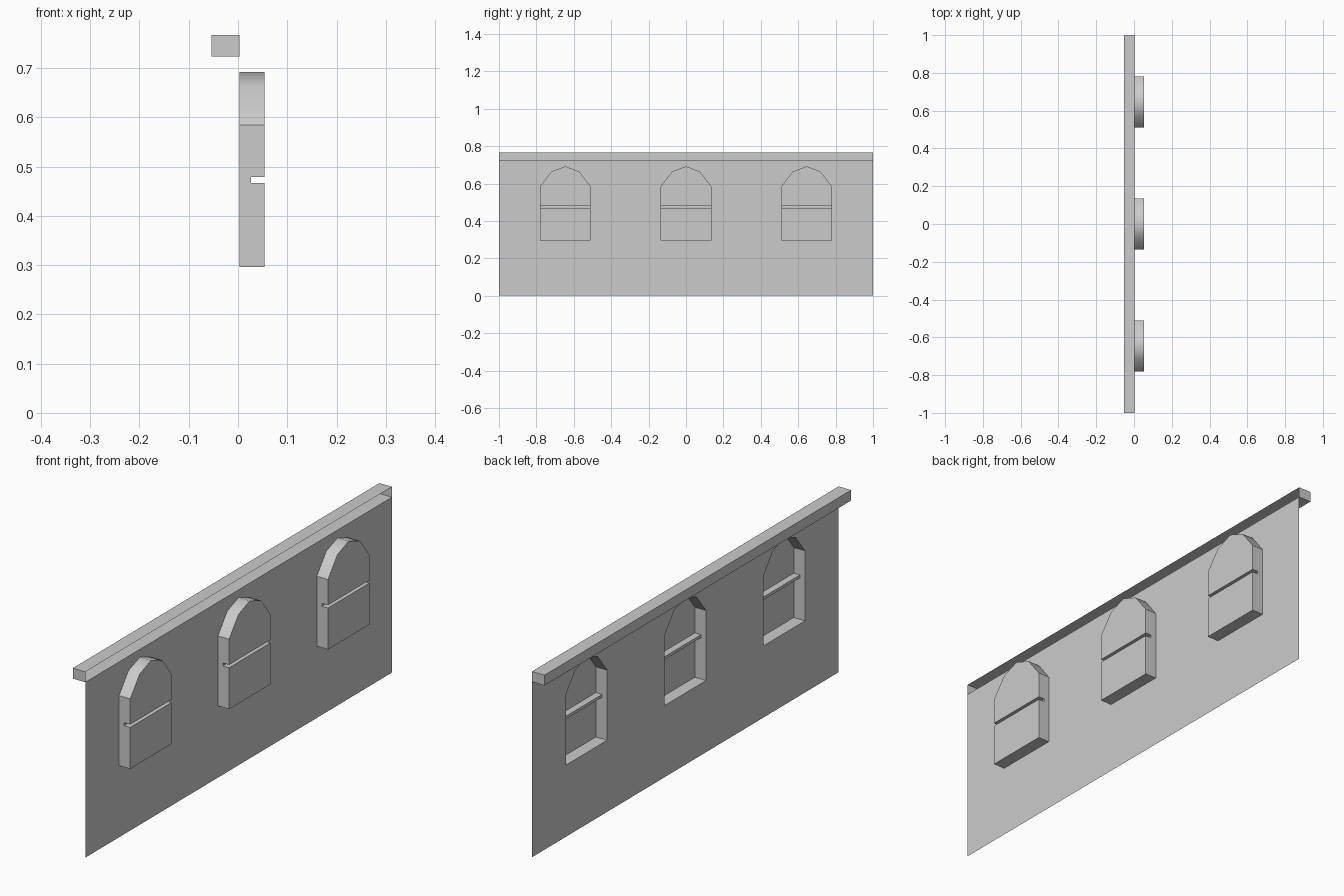
import bpy, bmesh

if "Cube" in bpy.data.objects:
    bpy.data.objects.remove(bpy.data.objects["Cube"])

WALL_X, FRONT_X, BACK_X = 0.003, 0.054, -0.054
SILL, SPRING, TOP = 0.296, 0.585, 0.767
BEAM_Z = 0.724
HALF = 0.135
CENTRES = (-0.645, 0.0, 0.645)
ARCH = [(-HALF, SPRING), (-0.074, 0.664), (0, 0.692), (0.074, 0.664), (HALF, SPRING)]


def finish(bm, name):
    mesh = bpy.data.meshes.new(name)
    bm.to_mesh(mesh)
    bm.free()
    return mesh


def add(name, mesh, y=0.0):
    ob = bpy.data.objects.new(name, mesh)
    ob.location.y = y
    bpy.context.collection.objects.link(ob)


def face(bm, pts):
    return bm.faces.new([bm.verts.new(p) for p in pts])


# Wall sheet with three arched openings
bm = bmesh.new()
loops = [[(-1, 0), (1, 0), (1, BEAM_Z), (-1, BEAM_Z)]]
loops += [[(y + c, z) for y, z in ARCH] + [(c + HALF, SILL), (c - HALF, SILL)] for c in CENTRES]
edges = []
for loop in loops:
    vs = [bm.verts.new((WALL_X, y, z)) for y, z in loop]
    edges += [bm.edges.new((vs[i - 1], vs[i])) for i in range(len(vs))]
bmesh.ops.triangle_fill(bm, use_beauty=True, edges=edges, normal=(1, 0, 0))
for f in bm.faces:
    f.normal_update()
    if f.normal.x < 0:
        f.normal_flip()
add("wall", finish(bm, "wall"))

# Window box: open at the back, with a horizontal groove across the pane
bm = bmesh.new()
GROOVE_X = 0.026
chain = [(FRONT_X, SPRING), (FRONT_X, 0.479), (GROOVE_X, 0.479), (GROOVE_X, 0.467),
         (FRONT_X, 0.467), (FRONT_X, SILL), (WALL_X, SILL)]
for (x0, z0), (x1, z1) in zip(chain, chain[1:]):
    face(bm, [(x0, -HALF, z0), (x1, -HALF, z1), (x1, HALF, z1), (x0, HALF, z0)])
for y in (-HALF, HALF):
    face(bm, [(x, y, z) for x, z in chain + [(WALL_X, SPRING)]])
face(bm, [(FRONT_X, y, z) for y, z in ARCH])
for (y0, z0), (y1, z1) in zip(ARCH, ARCH[1:]):
    f = face(bm, [(WALL_X, y0, z0), (FRONT_X, y0, z0), (FRONT_X, y1, z1), (WALL_X, y1, z1)])
    f.smooth = True
bmesh.ops.remove_doubles(bm, verts=bm.verts, dist=1e-5)
bmesh.ops.recalc_face_normals(bm, faces=bm.faces)
for e in bm.edges:
    e.smooth = all(f.smooth for f in e.link_faces)
window = finish(bm, "window")
for i, c in enumerate(CENTRES):
    add(f"window_{i + 1}", window, c)

# Top beam: a box left open on the wall side
bm = bmesh.new()
bmesh.ops.create_cube(bm, size=1)
for v in bm.verts:
    v.co = (WALL_X if v.co.x > 0 else BACK_X, 2 * v.co.y, TOP if v.co.z > 0 else BEAM_Z)
bm.normal_update()
bmesh.ops.delete(bm, geom=[f for f in bm.faces if f.normal.x > 0.5], context='FACES')
add("top_beam", finish(bm, "top_beam"))
